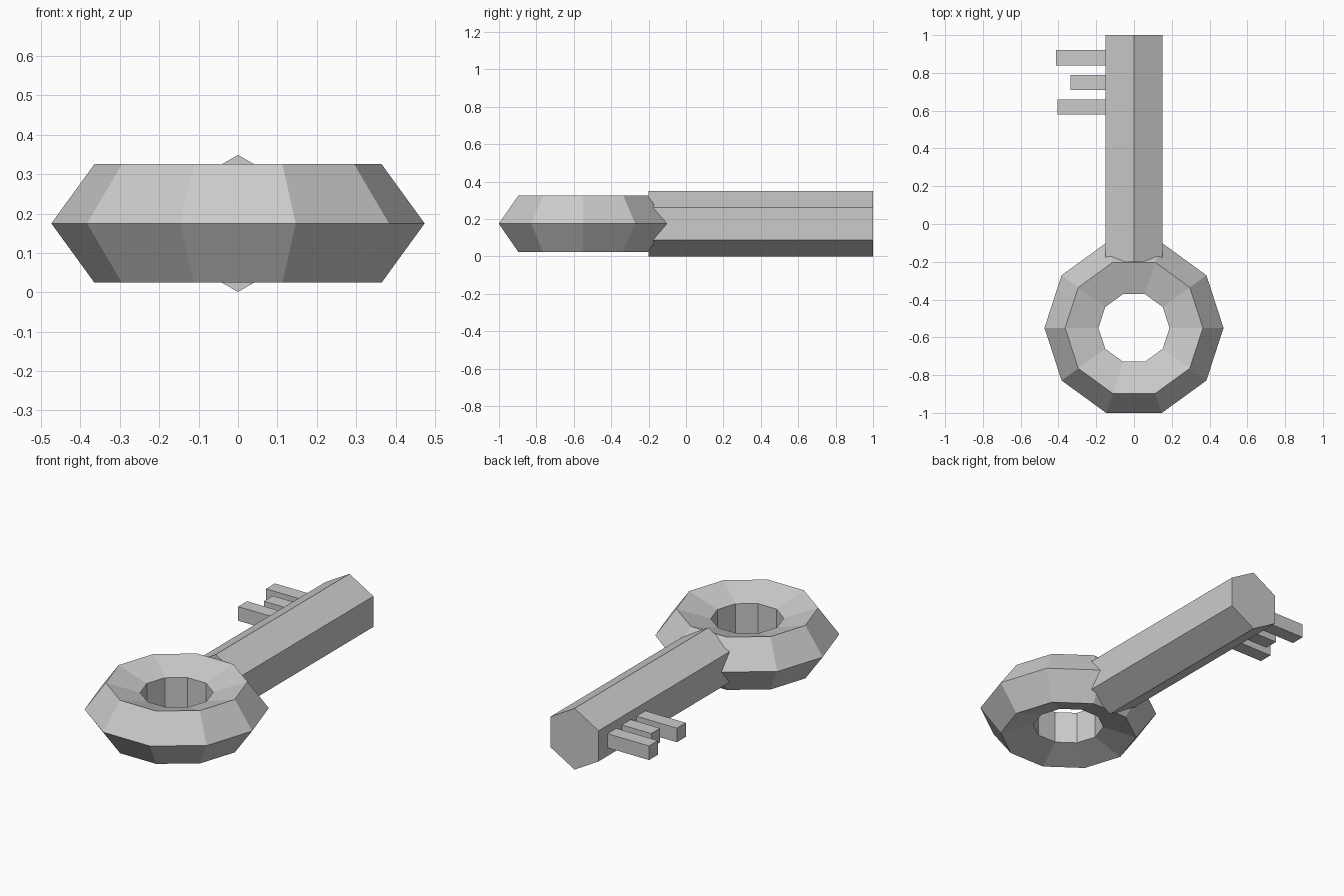
import bpy
from math import radians

if "Cube" in bpy.data.objects:
    bpy.data.objects.remove(bpy.data.objects["Cube"])

MID = 0.175

# Bow: ten-sided ring with a five-sided section
bpy.ops.mesh.primitive_torus_add(major_segments=10, minor_segments=5,
                                 major_radius=0.316, minor_radius=0.158,
                                 location=(0, -0.55, MID))
bpy.context.object.name = "key_ring"

# Shaft: hexagonal bar with a ridge on top
bpy.ops.mesh.primitive_cylinder_add(vertices=6, radius=0.174, depth=1.2,
                                    location=(0, 0.4, MID),
                                    rotation=(radians(90), 0, 0))
bpy.context.object.name = "key_shaft"


# Teeth: square bars sticking out to the left
def tooth(name, y, tip_x, root_x=-0.12, side=0.08):
    bpy.ops.mesh.primitive_cube_add(size=1, location=((tip_x + root_x) / 2, y, MID))
    bar = bpy.context.object
    bar.name = name
    bar.scale = (root_x - tip_x, side, side)


for i, (y, tip_x) in enumerate([(0.88, -0.412), (0.75, -0.335), (0.62, -0.405)]):
    tooth(f"key_tooth_{i + 1}", y, tip_x)
